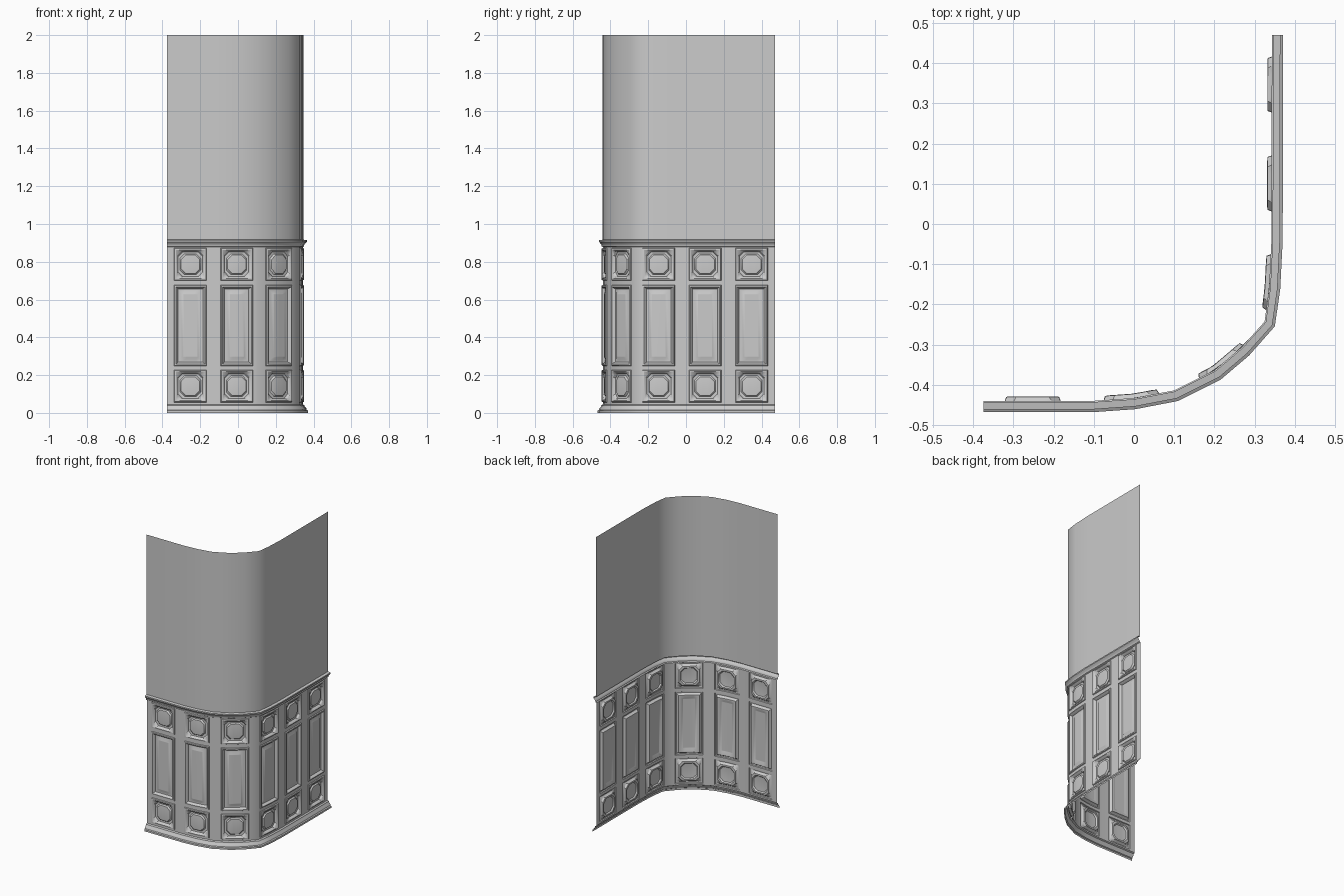
import bpy, bmesh, math
from mathutils import Vector

if "Cube" in bpy.data.objects:
    bpy.data.objects.remove(bpy.data.objects["Cube"])

# Plan of the wall, walked from the left end round the corner to the back end
PATH = [Vector(p) for p in [(-.375, -.44), (-.1, -.44), (0, -.433), (.1, -.414),
        (.2, -.364), (.267, -.307), (.325, -.243), (.336, -.16), (.342, -.04), (.343, .47)]]
SEG = [(b - a) for a, b in zip(PATH, PATH[1:])]
KNOT = [0.0]
for v in SEG:
    KNOT.append(KNOT[-1] + v.length)
LENGTH = KNOT[-1]


def knot_normal(i):
    t = SEG[max(i - 1, 0)].normalized() + SEG[min(i, len(SEG) - 1)].normalized()
    return Vector((t.y, -t.x)).normalized()


def place(s, d, z):
    """Point at distance s along the wall, d outward, height z."""
    i = 0
    while i < len(SEG) - 1 and s > KNOT[i + 1]:
        i += 1
    f = (s - KNOT[i]) / SEG[i].length
    n = knot_normal(i).lerp(knot_normal(i + 1), f).normalized()
    p = PATH[i].lerp(PATH[i + 1], f) + n * d
    return (p.x, p.y, z)


def finish(name, bm):
    bmesh.ops.remove_doubles(bm, verts=bm.verts, dist=1e-5)
    me = bpy.data.meshes.new(name)
    bm.to_mesh(me)
    bm.free()
    ob = bpy.data.objects.new(name, me)
    bpy.context.collection.objects.link(ob)
    bpy.ops.object.select_all(action='DESELECT')
    ob.select_set(True)
    bpy.context.view_layer.objects.active = ob
    bpy.ops.object.shade_smooth_by_angle(angle=math.radians(35))


def quad(bm, pts):
    bm.faces.new([bm.verts.new(place(*p)) for p in pts])


def sweep(name, profile):
    """Run a (outward, height) profile along the whole wall."""
    bm = bmesh.new()
    for a, b in zip(KNOT, KNOT[1:]):
        for (d0, z0), (d1, z1) in zip(profile, profile[1:]):
            quad(bm, [(a, d0, z0), (b, d0, z0), (b, d1, z1), (a, d1, z1)])
    finish(name, bm)


# Panel layout
COUNT, WIDTH, STEPS = 6, .172, 4
PITCH = LENGTH / COUNT
STARTS = [(k + .5) * PITCH - WIDTH / 2 for k in range(COUNT)]
ROWS = [(.056, .228), (.249, .677), (.701, .873)]
BASE_TOP, RAIL_BOTTOM = .045, .878

# Panel rings: inset, outward offset, corner cut
LONG = [(0, 0, 0), (.003, .006, 0), (.010, .007, 0), (.016, .001, 0), (.020, -.010, 0),
        (.030, -.011, 0), (.047, -.002, 0), (.050, -.002, 0)]
SQUARE = [(0, 0, 0), (.003, .006, 0), (.010, .007, 0), (.017, .001, .022), (.021, -.010, .024),
          (.031, -.011, .024), (.037, -.003, .024), (.046, -.002, .022)]


def ring(s0, s1, z0, z1, inset, d, cut):
    s0, s1, z0, z1 = s0 + inset, s1 - inset, z0 + inset, z1 - inset
    a, b = s0 + cut, s1 - cut
    xs = [a + (b - a) * i / STEPS for i in range(STEPS + 1)]
    return ([(x, d, z0) for x in xs] + [(s1, d, z0 + cut), (s1, d, z1 - cut)]
            + [(x, d, z1) for x in reversed(xs)] + [(s0, d, z1 - cut), (s0, d, z0 + cut)])


def panel(bm, s0, z0, z1, rings):
    loops = [ring(s0, s0 + WIDTH, z0, z1, *r) for r in rings]
    n = len(loops[0])
    for o, i in zip(loops, loops[1:]):
        for k in range(n):
            j = (k + 1) % n
            pts = [o[k], o[j], i[j], i[k]]
            uniq = [p for m, p in enumerate(pts) if p not in pts[:m]]
            if len(uniq) > 2:
                quad(bm, uniq)
    # raised field, built as upright strips
    f, m = loops[-1], STEPS
    for k in range(m):
        quad(bm, [f[k], f[k + 1], f[2 * m + 2 - k], f[2 * m + 3 - k]])
    if rings[-1][2] > 0:
        quad(bm, [f[m], f[m + 1], f[m + 2], f[m + 3]])
        quad(bm, [f[2 * m + 3], f[2 * m + 4], f[2 * m + 5], f[0]])


# Panels
for name, rows, rings in [("square_panels", (ROWS[0], ROWS[2]), SQUARE),
                          ("tall_panels", (ROWS[1],), LONG)]:
    bm = bmesh.new()
    for s in STARTS:
        for z0, z1 in rows:
            panel(bm, s, z0, z1, rings)
    finish(name, bm)

# Stiles and rails between the panels
cols = {0.0, LENGTH}
for s in STARTS:
    cols |= {s + WIDTH * i / STEPS for i in range(STEPS + 1)}
cols |= {k for k in KNOT if not any(s < k < s + WIDTH for s in STARTS)}
cols = sorted(cols)
levels = sorted([BASE_TOP, RAIL_BOTTOM] + [z for r in ROWS for z in r])
bm = bmesh.new()
for a, b in zip(cols, cols[1:]):
    if b - a < 1e-5:
        continue
    for z0, z1 in zip(levels, levels[1:]):
        in_col = any(s < (a + b) / 2 < s + WIDTH for s in STARTS)
        in_row = any(r[0] < (z0 + z1) / 2 < r[1] for r in ROWS)
        if not (in_col and in_row):
            quad(bm, [(a, 0, z0), (b, 0, z0), (b, 0, z1), (a, 0, z1)])
finish("panel_frame", bm)

# Skirting, chair rail and plain upper wall
sweep("skirting", [(.028, 0), (.028, .012), (.021, .016), (.019, .024), (.011, .032),
                   (.009, .040), (0, BASE_TOP)])
sweep("chair_rail", [(0, RAIL_BOTTOM), (.007, .882), (.008, .890), (.013, .896),
                     (.018, .903), (.021, .906), (.021, .914), (.003, .917)])
sweep("upper_wall", [(.003, .917), (.003, 2)])
